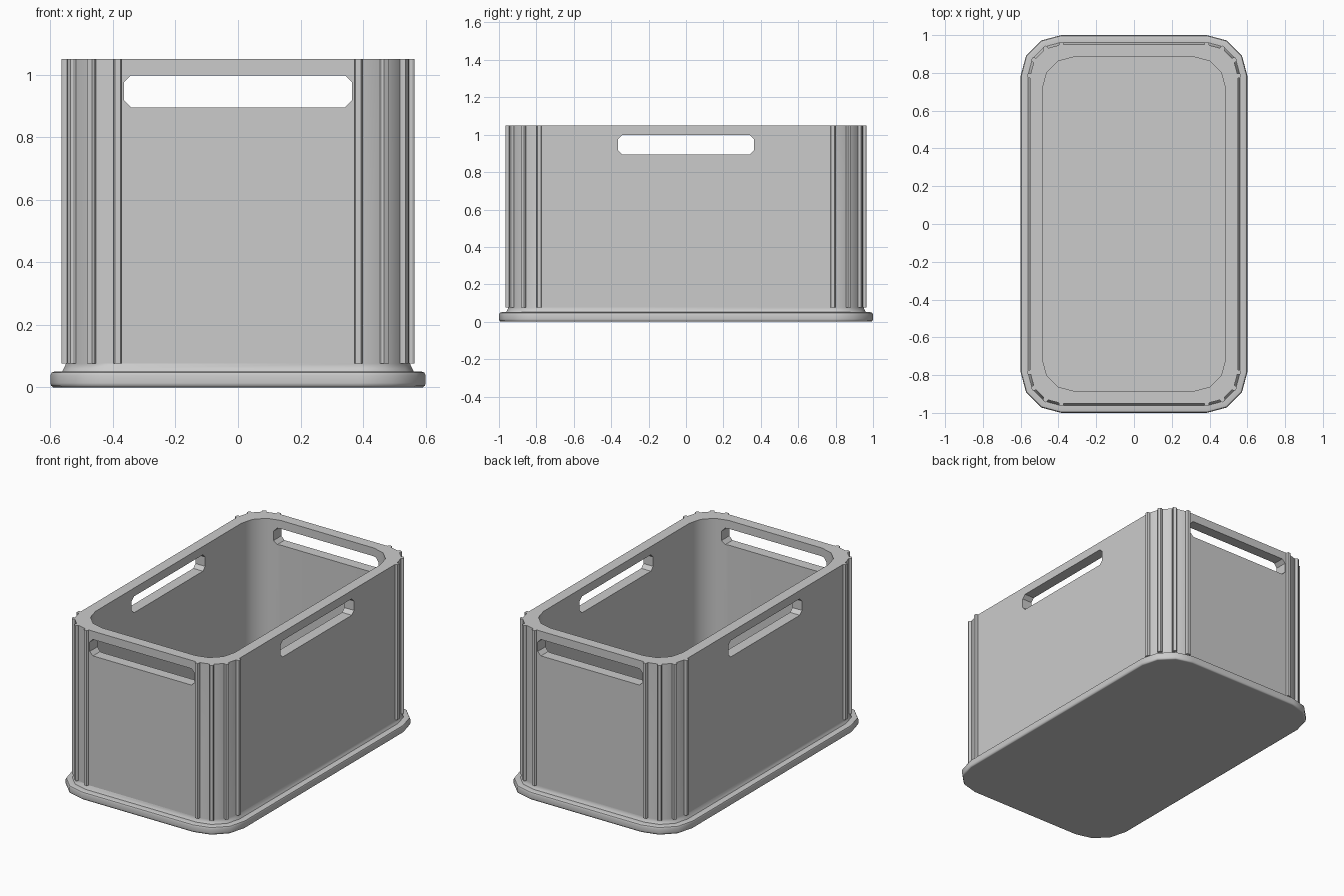
import bpy, bmesh
from math import sin, cos, pi, radians

if "Cube" in bpy.data.objects:
    bpy.data.objects.remove(bpy.data.objects["Cube"])

HX, HY, R = 0.6, 1.0, 0.215      # foot outline and corner radius
TOP = 1.05


def new_object(name, bm):
    bmesh.ops.recalc_face_normals(bm, faces=bm.faces[:])
    mesh = bpy.data.meshes.new(name)
    bm.to_mesh(mesh)
    bm.free()
    ob = bpy.data.objects.new(name, mesh)
    bpy.context.collection.objects.link(ob)
    return ob


def corner_points(hx, hy, r):
    """Rounded rectangle, three segments per corner: (x, y, outward angle)."""
    pts = []
    for i, (sx, sy) in enumerate([(1, 1), (-1, 1), (-1, -1), (1, -1)]):
        for k in range(4):
            a = i * pi / 2 + k * pi / 6
            pts.append((sx * (hx - r) + r * cos(a), sy * (hy - r) + r * sin(a), a))
    return pts


def bridge(bm, a, b):
    n = len(a)
    for i in range(n):
        j = (i + 1) % n
        bm.faces.new((a[i], a[j], b[j], b[i]))


def prism(bm, bottom, top):
    a = [bm.verts.new(p) for p in bottom]
    b = [bm.verts.new(p) for p in top]
    bridge(bm, a, b)
    bm.faces.new(a)
    bm.faces.new(b)


# Crate shell: foot lip, walls, rim and inside floor as stacked outlines
outer = [(0.010, 0.0), (0.003, 0.005), (0.0, 0.014), (0.0, 0.038), (0.004, 0.047),
         (0.013, 0.051), (0.038, 0.051), (0.043, 0.060), (0.050, 0.076), (0.050, TOP)]
levels = [(d, R - d, z) for d, z in outer]
levels += [(0.117, 0.16, TOP), (0.117, 0.16, 0.07)]
bm = bmesh.new()
rings = [[bm.verts.new((x, y, z)) for x, y, _ in corner_points(HX - d, HY - d, r)]
         for d, r, z in levels]
for lower, upper in zip(rings, rings[1:]):
    bridge(bm, lower, upper)
bm.faces.new(rings[0])
bm.faces.new(rings[-1])
crate = new_object("crate_shell", bm)

# Hand-hold slots: one chamfered bar through each pair of walls
w, z0, z1, c = 0.364, 0.895, 0.998, 0.022
slot = [(-w + c, z0), (w - c, z0), (w, z0 + c), (w, z1 - c),
        (w - c, z1), (-w + c, z1), (-w, z1 - c), (-w, z0 + c)]
bpy.context.view_layer.objects.active = crate
crate.select_set(True)
for name, place in (("end_slot_cutter", lambda u, v, s: (u, s, v)),
                    ("side_slot_cutter", lambda u, v, s: (s, u, v))):
    bm = bmesh.new()
    prism(bm, [place(u, v, -1.2) for u, v in slot], [place(u, v, 1.2) for u, v in slot])
    cutter = new_object(name, bm)
    cutter.hide_render = True
    mod = crate.modifiers.new("slot", 'BOOLEAN')
    mod.operation = 'DIFFERENCE'
    mod.solver = 'EXACT'
    mod.object = cutter
    bpy.ops.object.modifier_apply(modifier=mod.name)
    bpy.data.objects.remove(cutter, do_unlink=True)

# Smooth lip and inside corners, crisp outside facets
bpy.ops.object.shade_smooth_by_angle(angle=radians(38))
bm = bmesh.new()
bm.from_mesh(crate.data)
facets = {(round(x, 3), round(y, 3)) for x, y, _ in corner_points(HX - 0.05, HY - 0.05, R - 0.05)}
for e in bm.edges:
    if all((round(v.co.x, 3), round(v.co.y, 3)) in facets for v in e.verts):
        e.smooth = False
bm.to_mesh(crate.data)
bm.free()
weighted = crate.modifiers.new("even_shading", 'WEIGHTED_NORMAL')
weighted.keep_sharp = True

# Upright ribs along every corner facet edge
bm = bmesh.new()
section = [(-0.008, -0.013), (0.008, -0.013), (0.014, -0.009),
           (0.014, 0.009), (0.008, 0.013), (-0.008, 0.013)]
for x, y, a in corner_points(HX - 0.05, HY - 0.05, R - 0.05):
    foot = [(x + o * cos(a) - t * sin(a), y + o * sin(a) + t * cos(a)) for o, t in section]
    prism(bm, [(px, py, 0.076) for px, py in foot], [(px, py, TOP) for px, py in foot])
new_object("corner_ribs", bm)
